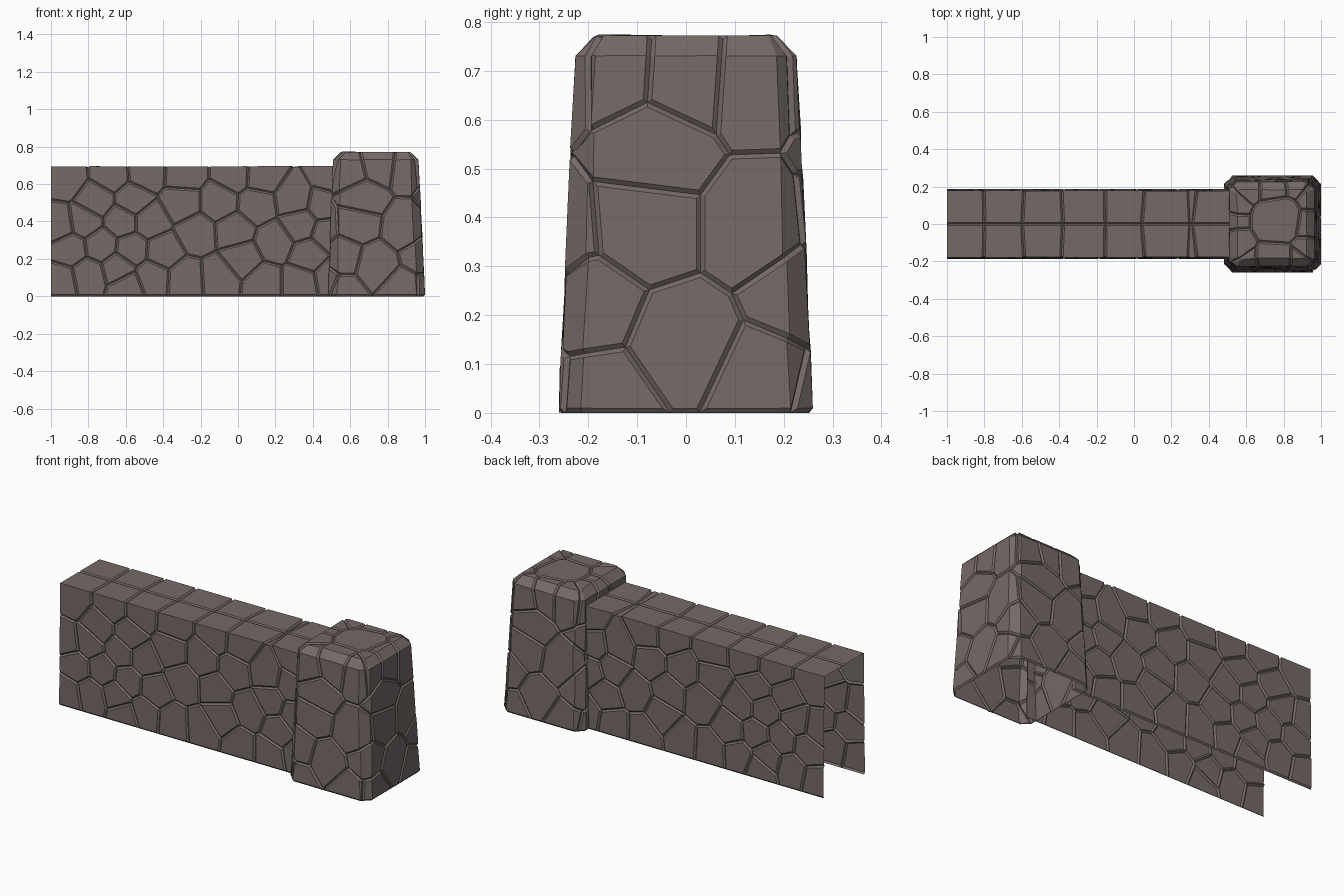
import bpy, bmesh, random
from mathutils import Vector

if "Cube" in bpy.data.objects:
    bpy.data.objects.remove(bpy.data.objects["Cube"])

random.seed(4)
GAP, DEPTH = 0.009, 0.008      # bevel width and groove depth of each stone

stone = bpy.data.materials.new("grey brown stone")
stone.diffuse_color = (0.178, 0.144, 0.136, 1)
stone.use_nodes = True
stone.node_tree.nodes["Principled BSDF"].inputs["Base Color"].default_value = stone.diffuse_color


def split_into_stones(make_shell, seeds):
    """Cut an open shell into cells around the seeds and raise each cell as a bevelled stone."""
    out = bmesh.new()
    for s in seeds:
        bm = make_shell()
        for o in seeds:
            if o is not s and bm.faces:
                geom = bm.verts[:] + bm.edges[:] + bm.faces[:]
                bmesh.ops.bisect_plane(bm, geom=geom, dist=1e-5, plane_co=(s + o) / 2,
                                       plane_no=(o - s).normalized(), clear_outer=True)
        if bm.faces:
            bm.normal_update()
            bmesh.ops.inset_region(bm, faces=bm.faces[:], thickness=GAP, depth=DEPTH,
                                   use_boundary=True, use_even_offset=True)
            tmp = bpy.data.meshes.new("tmp")
            bm.to_mesh(tmp)
            out.from_mesh(tmp)
            bpy.data.meshes.remove(tmp)
        bm.free()
    return out


def make_object(name, bm):
    mesh = bpy.data.meshes.new(name)
    bm.to_mesh(mesh)
    bm.free()
    mesh.materials.append(stone)
    ob = bpy.data.objects.new(name, mesh)
    bpy.context.collection.objects.link(ob)
    return ob


# Wall: front face and half of the top, mirrored to the back; open below and at the end
def wall_shell():
    bm = bmesh.new()
    profile = [(-0.179, 0), (-0.170, 0.687), (0, 0.687)]
    rows = [[bm.verts.new((x, y, z)) for x in (-1.06, 0.55)] for y, z in profile]
    for a, b in zip(rows, rows[1:]):
        bm.faces.new((a[0], a[1], b[1], b[0]))
    return bm


wall_seeds = [
    (-.92, .63), (-.68, .65), (-.49, .66), (-.29, .65), (-.02, .65), (.13, .64), (.50, .64),
    (-.76, .51), (-.56, .51), (-.30, .50), (-.10, .50), (.10, .49), (.30, .52), (.46, .49),
    (-.96, .38), (-.82, .40), (-.62, .40), (-.47, .40), (-.22, .34), (-.02, .35), (.33, .38),
    (.48, .33), (-.90, .25), (-.73, .27), (-.57, .25), (-.40, .24), (.02, .20), (.20, .29),
    (.38, .22), (-.95, .08), (-.80, .11), (-.64, .15), (-.59, .05), (-.46, .10), (-.28, .09),
    (-.10, .10), (.14, .07), (.33, .07), (.50, .10)]
seeds = [Vector((x, -0.175 + random.uniform(-.02, .02), z)) for x, z in wall_seeds]
bm = split_into_stones(wall_shell, seeds)
bmesh.ops.bisect_plane(bm, geom=bm.verts[:] + bm.edges[:] + bm.faces[:],
                       plane_co=(-1, 0, 0), plane_no=(-1, 0, 0), clear_outer=True)
wall = make_object("stone_wall", bm)
mirror = wall.modifiers.new("back half", 'MIRROR')
mirror.use_axis = (False, True, False)


# Pillar: tapered block with chamfered corners and top edge, open below
def octagon(bm, x0, x1, y, z, c):
    pts = [(x0 + c, -y), (x1 - c, -y), (x1, -y + c), (x1, y - c),
           (x1 - c, y), (x0 + c, y), (x0, y - c), (x0, -y + c)]
    return [bm.verts.new((px, py, z)) for px, py in pts]


def pillar_shell():
    bm = bmesh.new()
    rings = [octagon(bm, .490, .992, .252, 0, .040),
             octagon(bm, .517, .957, .218, .727, .036),
             octagon(bm, .557, .918, .180, .764, .012)]
    for a, b in zip(rings, rings[1:]):
        for i in range(8):
            j = (i + 1) % 8
            bm.faces.new((a[i], a[j], b[j], b[i]))
    bm.faces.new(rings[-1])
    return bm


# stone centres of one pillar side, as (sideways, height), reused around the pillar
side = [(-.17, .03), (-.20, .22), (-.01, .14), (.16, .06), (-.09, .38), (.15, .38),
        (-.07, .54), (-.15, .70), (.00, .69), (.14, .68)]
centre = Vector((0.742, 0, 0))
seeds = [Vector((0.77, 0.03, 0.77))]
for k, (nx, ny) in enumerate([(1, 0), (0, -1), (-1, 0), (0, 1)]):
    j = 0.0 if k == 0 else 0.03
    for u, z in side:
        u += random.uniform(-j, j)
        z += random.uniform(-j, j)
        r = 0.25 - 0.04 * z
        seeds.append(centre + Vector((nx * r - ny * u, ny * r + nx * u, z)))
make_object("stone_pillar", split_into_stones(pillar_shell, seeds))
